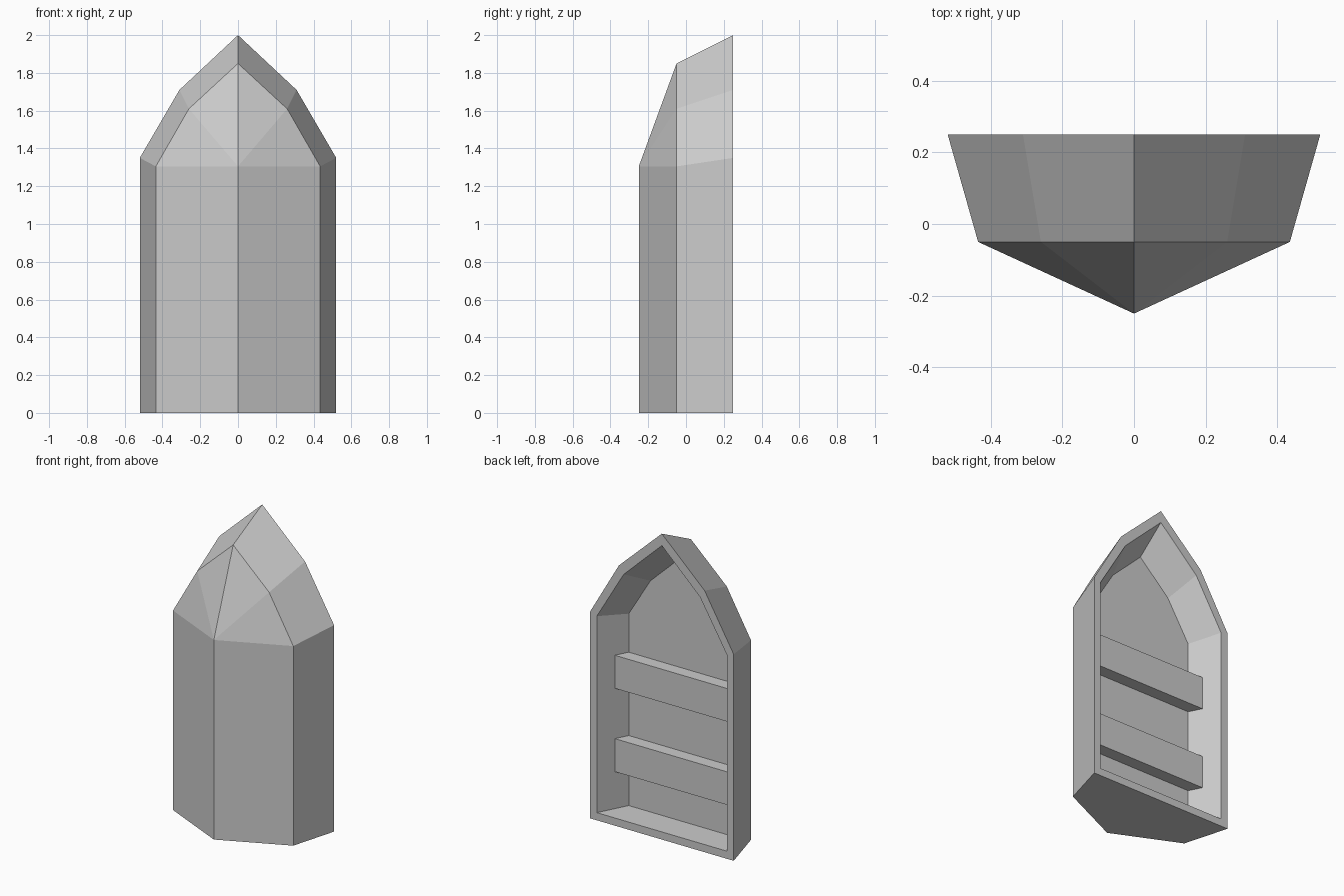
import bpy, bmesh

if "Cube" in bpy.data.objects:
    bpy.data.objects.remove(bpy.data.objects["Cube"])


def arch(bm, y, base, pts):
    """Pointed-arch ring of 7 vertices, mirrored from half-profile points."""
    half = [(pts[0][0], base)] + pts
    ring = [(-x, z) for x, z in half] + [(x, z) for x, z in half[-2::-1]]
    return [bm.verts.new((x, y, z)) for x, z in ring]


def bridge(bm, a, b):
    n = len(a)
    for i in range(n):
        j = (i + 1) % n
        bm.faces.new((a[i], a[j], b[j], b[i]))


def finish(bm, name):
    bmesh.ops.recalc_face_normals(bm, faces=bm.faces[:])
    me = bpy.data.meshes.new(name)
    bm.to_mesh(me)
    bm.free()
    ob = bpy.data.objects.new(name, me)
    bpy.context.collection.objects.link(ob)
    return ob


# Hollow arched shell: front ring, back rim, inner rim, recessed panel
bm = bmesh.new()
front = arch(bm, -0.05, 0.0, [(0.435, 1.305), (0.26, 1.61), (0, 1.85)])
back = arch(bm, 0.25, 0.0, [(0.52, 1.35), (0.31, 1.71), (0, 2.0)])
rim = arch(bm, 0.25, 0.05, [(0.47, 1.335), (0.276, 1.66), (0, 1.922)])
panel = arch(bm, 0.06, 0.05, [(0.372, 1.305), (0.215, 1.562), (0, 1.767)])
for a, b in ((front, back), (back, rim), (rim, panel)):
    bridge(bm, a, b)
bm.faces.new(panel)

# Pointed front: vertical keel with facets fanning out from its top
low = bm.verts.new((0, -0.25, 0))
top = bm.verts.new((0, -0.25, 1.305))
bm.faces.new((low, front[0], front[1], top))
bm.faces.new((low, top, front[5], front[6]))
bm.faces.new((low, front[6], front[0]))
for i in range(1, 5):
    bm.faces.new((front[i], front[i + 1], top))
finish(bm, "arched_shell")

# Cross bars inside the recess, running wall to wall
for name, z in (("lower_bar", 0.40), ("upper_bar", 0.945)):
    bm = bmesh.new()
    bmesh.ops.create_cube(bm, size=1)
    bmesh.ops.scale(bm, vec=(0.84, 0.09, 0.216), verts=bm.verts)
    bmesh.ops.translate(bm, vec=(0, 0.098, z), verts=bm.verts)
    finish(bm, name)
